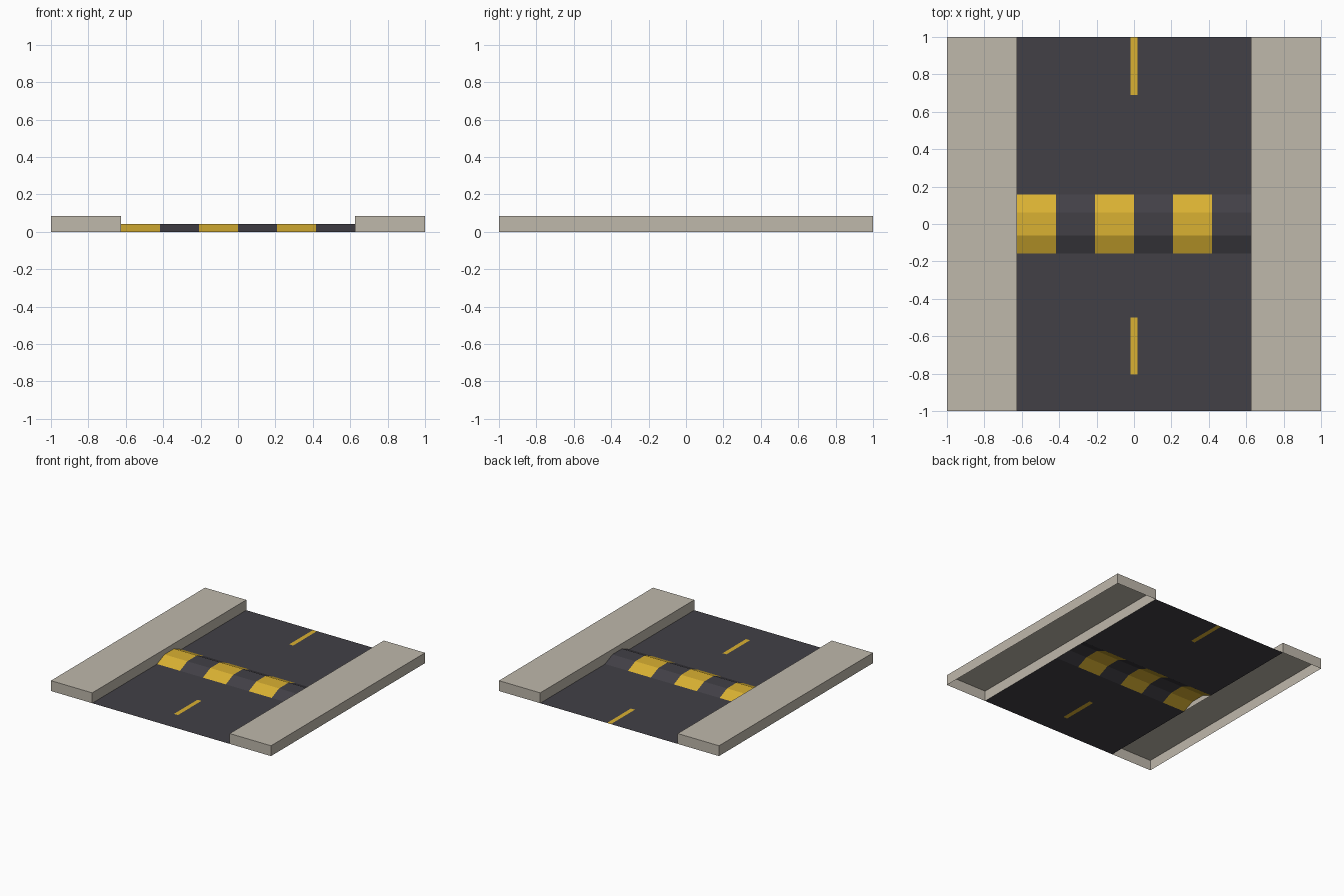
import bpy
import bmesh

cube = bpy.data.objects.get("Cube")
if cube:
    bpy.data.objects.remove(cube, do_unlink=True)


def make_material(name, rgb):
    mat = bpy.data.materials.new(name)
    mat.use_nodes = True
    mat.diffuse_color = (*rgb, 1)
    mat.node_tree.nodes["Principled BSDF"].inputs["Base Color"].default_value = (*rgb, 1)
    return mat


asphalt = make_material("dark asphalt", (0.054, 0.051, 0.062))
yellow = make_material("yellow paint", (0.70, 0.44, 0.032))
concrete = make_material("warm grey concrete", (0.52, 0.48, 0.41))

ROAD = 0.625            # half width of the road
KERB_H = 0.085
STRIPE = ROAD / 3       # width of one stripe on the bump
FOOT, CREST, BUMP_H = 0.158, 0.062, 0.042
DASH_W = 0.018
DASHES = [(0.69, 1.0), (-0.805, -0.5)]


def add_object(name, bm, materials):
    mesh = bpy.data.meshes.new(name)
    bmesh.ops.recalc_face_normals(bm, faces=bm.faces)
    bm.to_mesh(mesh)
    bm.free()
    for mat in materials:
        mesh.materials.append(mat)
    obj = bpy.data.objects.new(name, mesh)
    bpy.context.collection.objects.link(obj)
    return obj


def sheet(name, xs, profile, is_yellow):
    """Sweep a (y, z) profile across xs; the rule picks the painted faces."""
    bm = bmesh.new()
    rows = [[bm.verts.new((x, y, z)) for x in xs] for y, z in profile]
    for low, high in zip(rows, rows[1:]):
        for i in range(len(xs) - 1):
            face = bm.faces.new((low[i], low[i + 1], high[i + 1], high[i]))
            face.material_index = int(is_yellow(face.calc_center_median()))
    bm.normal_update()
    if sum(f.normal.z for f in bm.faces) < 0:
        bmesh.ops.reverse_faces(bm, faces=bm.faces)
    mesh = bpy.data.meshes.new(name)
    bm.to_mesh(mesh)
    bm.free()
    mesh.materials.append(asphalt)
    mesh.materials.append(yellow)
    obj = bpy.data.objects.new(name, mesh)
    bpy.context.collection.objects.link(obj)
    return obj


def on_dash(c):
    return abs(c.x) < DASH_W and any(a < c.y < b for a, b in DASHES)


# Flat road on each side of the bump, with the lane dashes cut in
lane_xs = [-ROAD, -DASH_W, DASH_W, ROAD]
sheet("front_road", lane_xs, [(y, 0) for y in (-1, -0.805, -0.5, -FOOT)], on_dash)
sheet("back_road", lane_xs, [(y, 0) for y in (FOOT, 0.69, 1)], on_dash)

# Speed bump: three facets, stripes alternating from the right edge
sheet("speed_bump", [-ROAD + STRIPE * i for i in range(7)],
      [(-FOOT, 0), (-CREST, BUMP_H), (CREST, BUMP_H), (FOOT, 0)],
      lambda c: int((c.x + ROAD) / STRIPE) % 2 == 0)

# Raised pavements, open underneath
for side, name in ((-1, "right_pavement"), (1, "left_pavement")):
    bm = bmesh.new()
    bmesh.ops.create_cube(bm, size=1)
    for v in bm.verts:
        v.co.x = side * (1 + ROAD) / 2 + v.co.x * (1 - ROAD)
        v.co.y *= 2
        v.co.z = (v.co.z + 0.5) * KERB_H
    underside = [f for f in bm.faces if f.calc_center_median().z < 0.001]
    bmesh.ops.delete(bm, geom=underside, context='FACES_ONLY')
    add_object(name, bm, [concrete])
